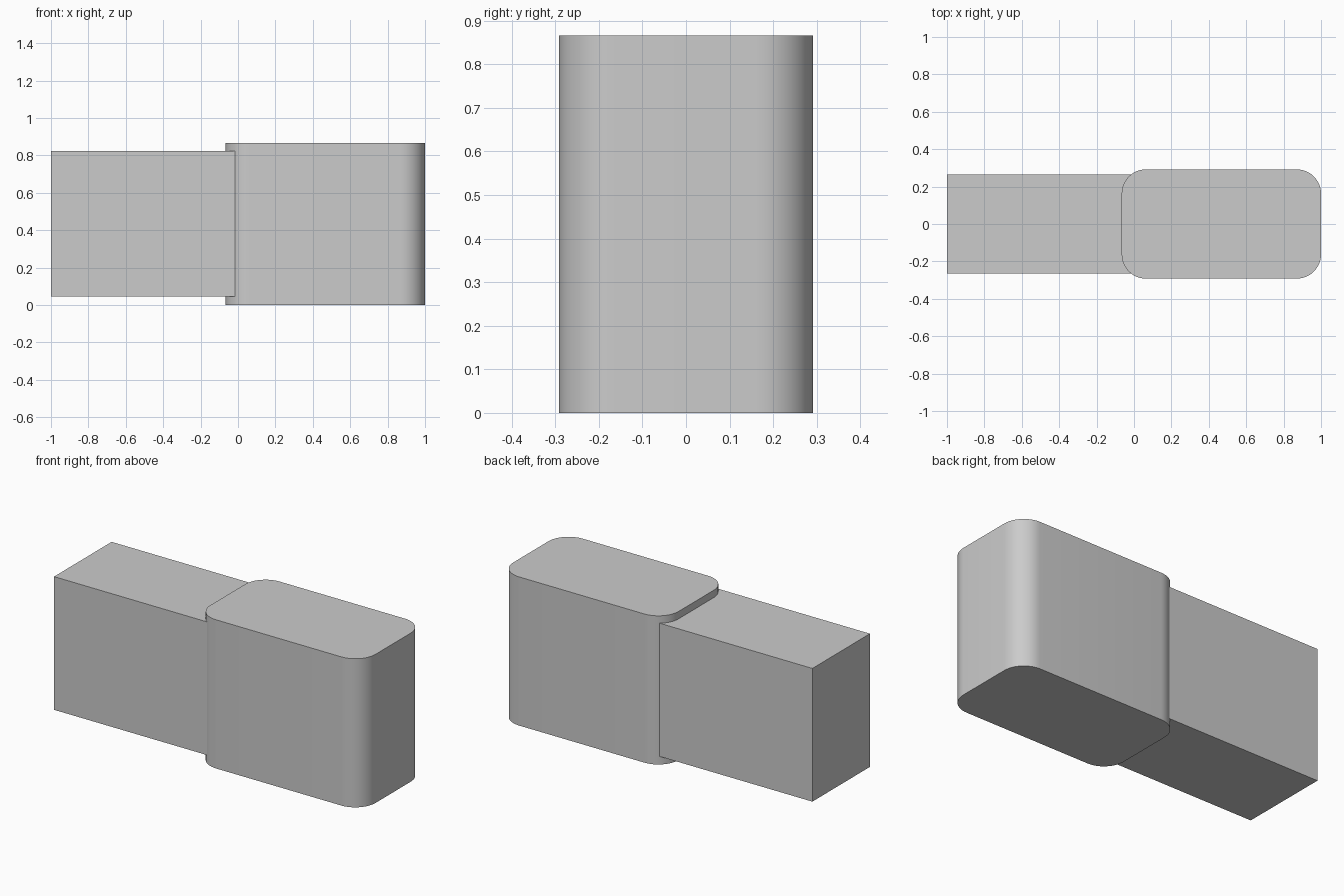
import bpy, bmesh, math
from mathutils import Vector

cube = bpy.data.objects.get("Cube")
if cube:
    bpy.data.objects.remove(cube, do_unlink=True)

grey = bpy.data.materials.new("plain grey")
grey.use_nodes = True
colour = (0.6, 0.6, 0.6, 1)
grey.diffuse_color = colour
grey.node_tree.nodes["Principled BSDF"].inputs["Base Color"].default_value = colour


def block(name, low, high, corner=0):
    """Box between two corners, with optional rounded upright edges."""
    low, high = Vector(low), Vector(high)
    bm = bmesh.new()
    bmesh.ops.create_cube(bm, size=1)
    bmesh.ops.scale(bm, vec=high - low, verts=bm.verts)
    bmesh.ops.translate(bm, vec=(low + high) / 2, verts=bm.verts)
    if corner:
        upright = [e for e in bm.edges
                   if abs(e.verts[0].co.z - e.verts[1].co.z) > 0.1]
        bmesh.ops.bevel(bm, geom=upright, offset=corner, segments=12,
                        profile=0.5, affect='EDGES')
    mesh = bpy.data.meshes.new(name)
    bm.to_mesh(mesh)
    bm.free()
    mesh.materials.append(grey)
    obj = bpy.data.objects.new(name, mesh)
    bpy.context.collection.objects.link(obj)
    return obj


# Straight bar that plugs into the rounded head
block("bar", (-1, -0.265, 0.047), (0.1, 0.265, 0.823))

# Head with rounded upright corners and flat ends
head = block("rounded_head", (-0.066, -0.292, 0), (1, 0.292, 0.866), corner=0.13)
bpy.context.view_layer.objects.active = head
head.select_set(True)
bpy.ops.object.shade_smooth_by_angle(angle=math.radians(30))
